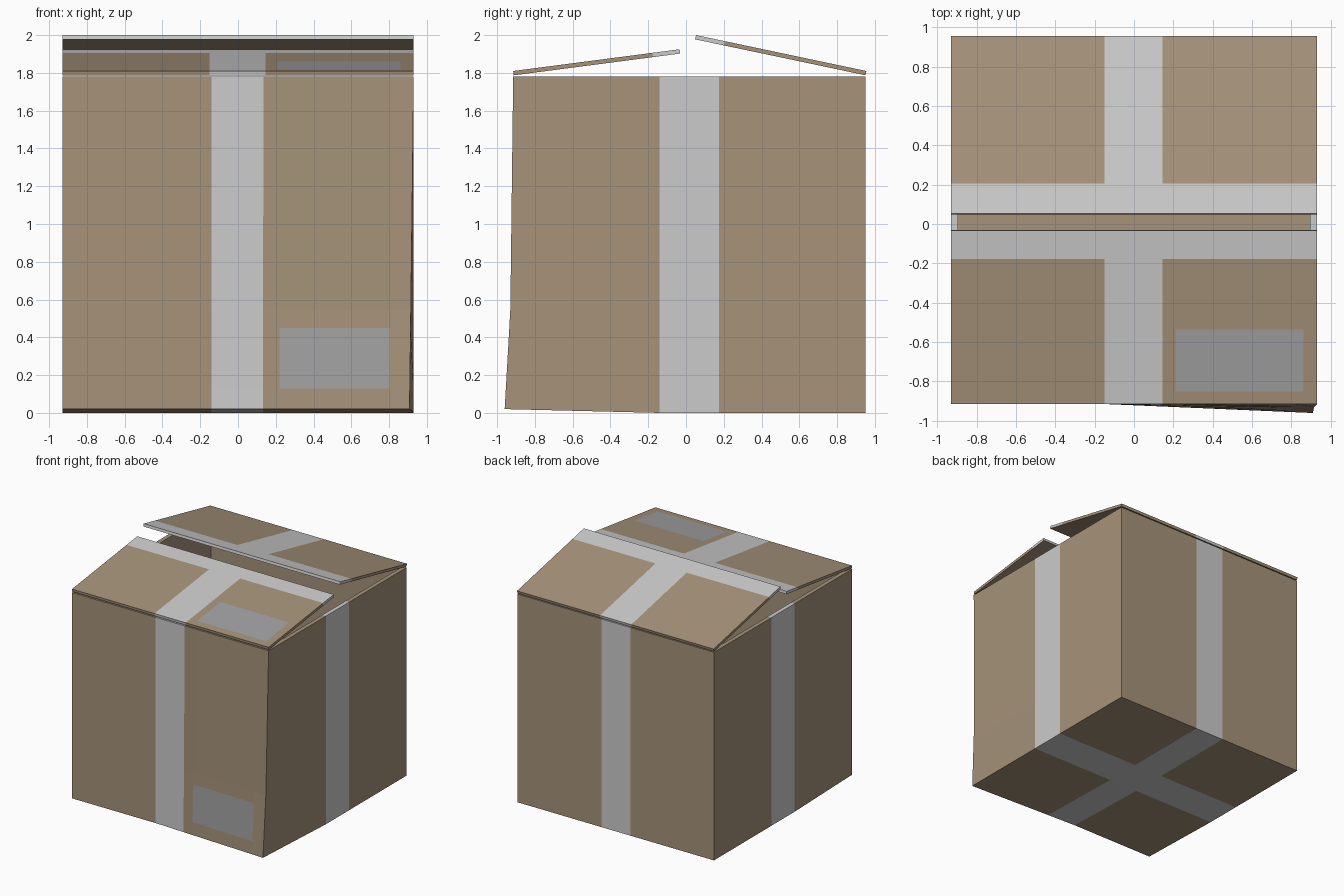
import bpy, bmesh
from mathutils import Vector

if "Cube" in bpy.data.objects:
    bpy.data.objects.remove(bpy.data.objects["Cube"])


def material(name, rgb):
    m = bpy.data.materials.new(name)
    m.diffuse_color = (*rgb, 1)
    m.use_nodes = True
    m.node_tree.nodes["Principled BSDF"].inputs["Base Color"].default_value = m.diffuse_color
    return m


# Cardboard is last so the solidify offset makes every inner face cardboard
TAPE, LABEL, CARD = 0, 1, 2
MATS = [material("tape", (0.57, 0.57, 0.57)),
        material("label", (0.36, 0.36, 0.37)),
        material("cardboard", (0.38, 0.29, 0.195))]


def cut(bm, axis, values):
    normal = Vector([float(i == axis) for i in range(3)])
    for v in values:
        bmesh.ops.bisect_plane(bm, geom=bm.verts[:] + bm.edges[:] + bm.faces[:],
                               plane_co=normal * v, plane_no=normal)


def paint(bm, rule):
    bm.normal_update()
    for f in bm.faces:
        f.material_index = rule(f.calc_center_median(), f.normal)


def finish(bm, name, thickness):
    me = bpy.data.meshes.new(name)
    bm.to_mesh(me)
    bm.free()
    for m in MATS:
        me.materials.append(m)
    ob = bpy.data.objects.new(name, me)
    bpy.context.collection.objects.link(ob)
    s = ob.modifiers.new("thickness", 'SOLIDIFY')
    s.thickness = thickness
    s.offset = -1
    s.use_even_offset = True
    s.material_offset = CARD
    return ob


def clamp(t):
    return max(0.0, min(1.0, t))


# Open carton: taped walls and floor
H = 1.78
bm = bmesh.new()
bmesh.ops.create_cube(bm, size=1)
for v in bm.verts:
    v.co = (v.co.x * 1.86, v.co.y * 1.865 + 0.0175, (v.co.z + 0.5) * H)
bmesh.ops.delete(bm, geom=[f for f in bm.faces if f.calc_center_median().z > H - 0.01],
                 context='FACES_ONLY')
cut(bm, 0, (-0.14, 0.135, 0.225, 0.82))
cut(bm, 1, (-0.14, 0.175))
cut(bm, 2, (0.115, 0.45, 0.55))


def box_rule(c, n):
    tx, ty = -0.14 < c.x < 0.135, -0.14 < c.y < 0.175
    if (tx and abs(n.x) < 0.5) or (ty and abs(n.y) < 0.5):
        return TAPE
    if n.y < -0.5 and 0.225 < c.x < 0.82 and 0.115 < c.z < 0.45:
        return LABEL
    return CARD


paint(bm, box_rule)

# Crumpled lower front right corner
for v in bm.verts:
    x, y, z = v.co
    front = clamp((-0.14 - y) / 0.775)
    low = 0.015 * clamp((H - z) / 1.23) + 0.03 * clamp((0.55 - z) / 0.55)
    v.co.y -= low * front * clamp((x + 0.14) / 1.07)
    v.co.x -= 0.022 * front * (1 - z / H) * clamp(x / 0.93)
    v.co.z += 0.02 * front * clamp(1 - z / 0.45)
finish(bm, "carton_body", 0.036)


# Two lid flaps, from hinge (y, z) to tip (y, z)
def flap(name, hinge, tip, tape_edge, label=False):
    bm = bmesh.new()
    bmesh.ops.create_grid(bm, x_segments=1, y_segments=1, size=1)
    mid, half = (hinge[0] + tip[0]) / 2, abs(tip[0] - hinge[0]) / 2
    for v in bm.verts:
        v.co = (v.co.x * 0.93, mid + v.co.y * half, 0)
    cut(bm, 0, (-0.15, 0.145) + ((0.21, 0.86) if label else ()))
    cut(bm, 1, (tape_edge,) + ((-0.85, -0.537) if label else ()))

    def rule(c, n):
        if abs(c.y) < abs(tape_edge) or -0.15 < c.x < 0.145:
            return TAPE
        if label and 0.21 < c.x < 0.86 and -0.85 < c.y < -0.537:
            return LABEL
        return CARD

    paint(bm, rule)
    slope = (tip[1] - hinge[1]) / (tip[0] - hinge[0])
    for v in bm.verts:
        v.co.z = hinge[1] + (v.co.y - hinge[0]) * slope
    bm.normal_update()
    finish(bm, name, 0.023)


flap("front_flap", (-0.915, 1.81), (-0.034, 1.925), -0.178, True)
flap("back_flap", (0.955, 1.81), (0.053, 2.0), 0.205)
